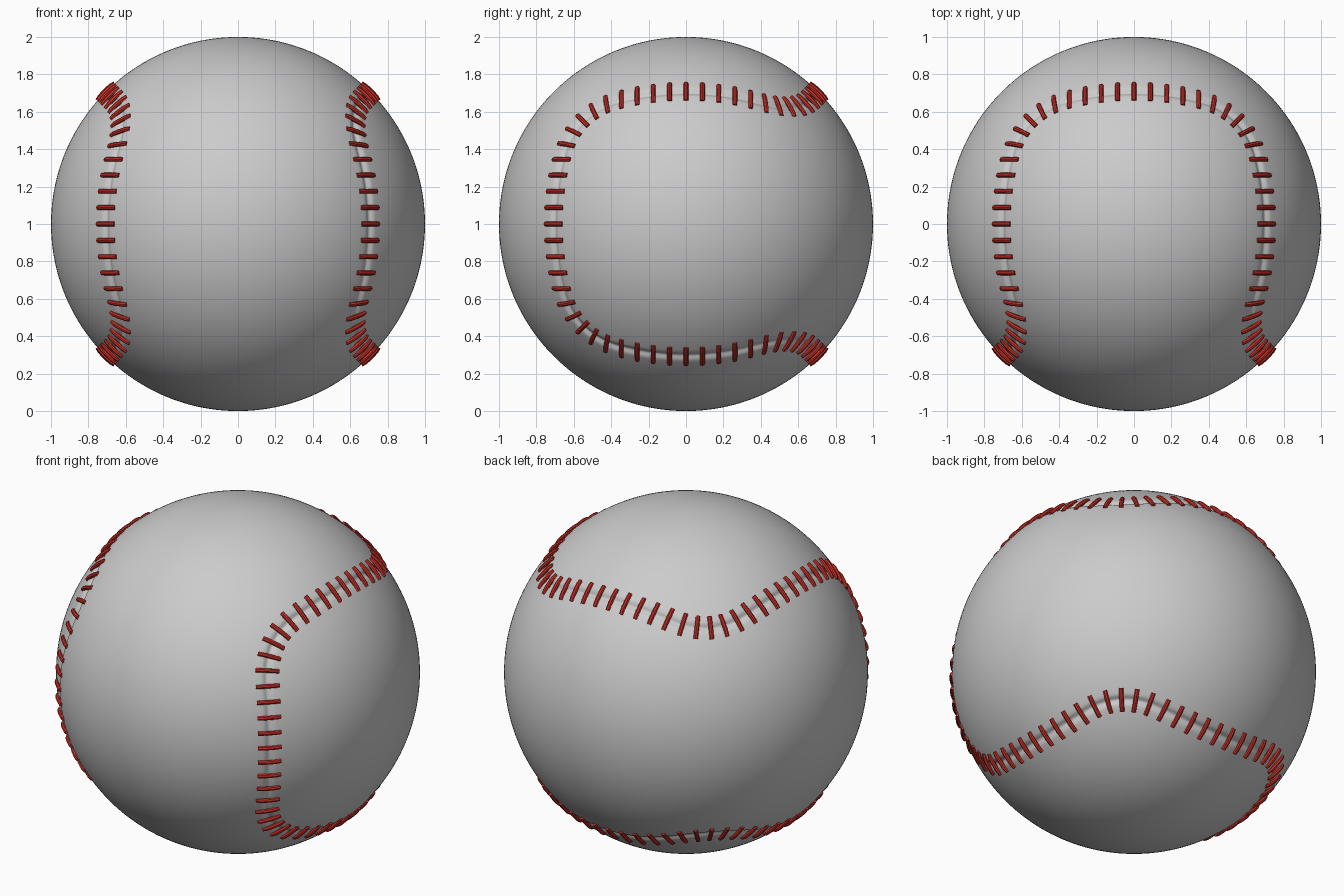
import bpy, bmesh, math
from mathutils import Vector, kdtree

if "Cube" in bpy.data.objects:
    bpy.data.objects.remove(bpy.data.objects["Cube"])

CENTRE = Vector((0, 0, 1))
PER_EDGE = 14          # stitches per section of the seam
HALF_WINDOW = 2.6      # corner rounding, in stitch steps


def material(name, rgb):
    m = bpy.data.materials.new(name)
    m.diffuse_color = (*rgb, 1)
    m.use_nodes = True
    m.node_tree.nodes["Principled BSDF"].inputs["Base Color"].default_value = m.diffuse_color
    return m


leather = material("grey_leather", (0.6, 0.6, 0.6))
thread = material("red_thread", (0.6, 0.03, 0.02))

# Seam path: eight great-circle sections between cube corners, rounded by averaging
CORNERS = [Vector(c).normalized() for c in (
    (-1, 1, 1), (1, 1, 1), (1, -1, 1), (1, -1, -1),
    (1, 1, -1), (-1, 1, -1), (-1, -1, -1), (-1, -1, 1))]
COUNT = PER_EDGE * 8


def raw(t):
    t %= COUNT
    i = int(t // PER_EDGE)
    return CORNERS[i].slerp(CORNERS[(i + 1) % 8], t / PER_EDGE - i)


def seam(t):
    total = Vector()
    for k in range(-10, 11):
        total += raw(t + HALF_WINDOW * k / 10)
    return total.normalized()


# Ball: fine sphere, refined along the seam, with a shallow groove pressed in
fine = [seam(i / 16) for i in range(COUNT * 16)]
tree = kdtree.KDTree(len(fine))
for i, p in enumerate(fine):
    tree.insert(p, i)
tree.balance()

bm = bmesh.new()
bmesh.ops.create_icosphere(bm, subdivisions=6, radius=1)
for reach in (0.075, 0.05):
    near = {v for v in bm.verts if tree.find(v.co)[2] < reach}
    edges = [e for e in bm.edges if e.verts[0] in near or e.verts[1] in near]
    bmesh.ops.subdivide_edges(bm, edges=edges, cuts=1, use_grid_fill=True)
    bmesh.ops.triangulate(bm, faces=[f for f in bm.faces if len(f.verts) > 3])
    for v in bm.verts:
        v.co.normalize()
for v in bm.verts:
    d = tree.find(v.co)[2]
    v.co *= 1 - 0.014 * math.exp(-(d / 0.018) ** 2)
for f in bm.faces:
    f.smooth = True
mesh = bpy.data.meshes.new("ball")
bm.to_mesh(mesh)
bm.free()
mesh.materials.append(leather)
ball = bpy.data.objects.new("ball", mesh)
ball.location = CENTRE
bpy.context.collection.objects.link(ball)

# Stitches: short arched threads laid across the seam
curve = bpy.data.curves.new("stitches", 'CURVE')
curve.dimensions = '3D'
curve.bevel_depth = 0.0125
curve.bevel_resolution = 2
curve.use_fill_caps = True
HALF_LENGTH = 0.064
for i in range(COUNT):
    t = i + PER_EDGE / 2
    p = seam(t)
    side = p.cross(seam(t + 0.2) - seam(t - 0.2)).normalized()
    spline = curve.splines.new('POLY')
    spline.points.add(6)
    for k, pt in enumerate(spline.points):
        s = (k - 3) / 3
        a = s * HALF_LENGTH
        r = 1.005 - 0.005 * s ** 4
        pt.co = (*((p * math.cos(a) + side * math.sin(a)) * r), 1)
curve.materials.append(thread)
stitches = bpy.data.objects.new("stitches", curve)
stitches.location = CENTRE
bpy.context.collection.objects.link(stitches)
bpy.context.view_layer.objects.active = stitches
stitches.select_set(True)
bpy.ops.object.convert(target='MESH')
bpy.ops.object.shade_smooth_by_angle()
